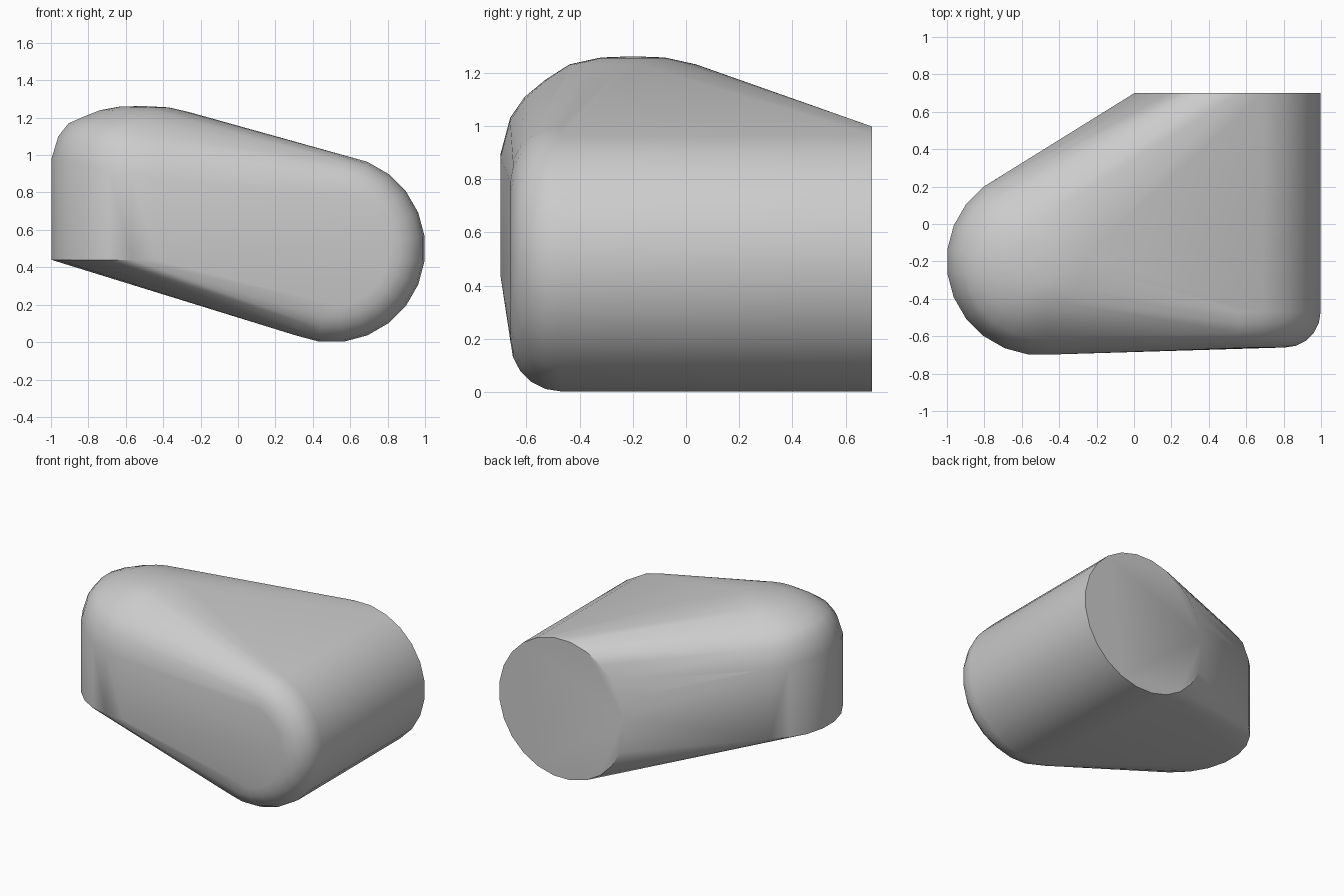
import bpy, bmesh
from math import sin, cos, pi, radians

cube = bpy.data.objects.get("Cube")
if cube:
    bpy.data.objects.remove(cube, do_unlink=True)

SIDES = 24
R = 0.502
angles = [2 * pi * (i + 0.5) / SIDES for i in range(SIDES)]
points = []

# Horizontal pipe: open back end, then a rounded front rim
rim = 0.19
points += [(0.5 + R * cos(a), 0.7, 0.5 + R * sin(a)) for a in angles]
for step in range(6):
    t = step / 5 * pi / 2
    r = R - rim + rim * cos(t)
    y = -0.47 - rim * sin(t)
    points += [(0.5 + r * cos(a), y, 0.5 + r * sin(a)) for a in angles]

# Upright pipe: flat lower end and a domed top, fuller on its outer side
dome = [(R, 0.44, 0.44), (R, 0.88, 0.98), (0.465, 1.02, 1.1), (0.41, 1.1, 1.17),
        (0.33, 1.17, 1.205), (0.24, 1.23, 1.24), (0.13, 1.255, 1.26), (0, 1.262, 1.262)]
for r, z_side, z_outer in dome:
    for a in angles:
        z = z_side + (z_outer - z_side) * max(0, -cos(a))
        points.append((-0.5 + r * cos(a), -0.2 + r * sin(a), z))

# Wrap both pipes in one convex skin
bm = bmesh.new()
for p in points:
    bm.verts.new(p)
bmesh.ops.remove_doubles(bm, verts=bm.verts, dist=0.0005)
hull = bmesh.ops.convex_hull(bm, input=bm.verts)
spare = [v for v in bm.verts if not v.link_faces]
bmesh.ops.delete(bm, geom=spare, context='VERTS')
bmesh.ops.dissolve_limit(bm, angle_limit=radians(0.5), verts=bm.verts, edges=bm.edges)
bmesh.ops.recalc_face_normals(bm, faces=bm.faces)
mesh = bpy.data.meshes.new("elbow_hull")
bm.to_mesh(mesh)
bm.free()

body = bpy.data.objects.new("elbow_hull", mesh)
bpy.context.collection.objects.link(body)

# Plain grey surface
grey = bpy.data.materials.new("plain grey")
grey.use_nodes = True
colour = (0.6, 0.6, 0.6, 1)
grey.diffuse_color = colour
grey.node_tree.nodes["Principled BSDF"].inputs["Base Color"].default_value = colour
mesh.materials.append(grey)

bpy.ops.object.select_all(action='DESELECT')
body.select_set(True)
bpy.context.view_layer.objects.active = body
bpy.ops.object.shade_smooth_by_angle(angle=radians(35))
